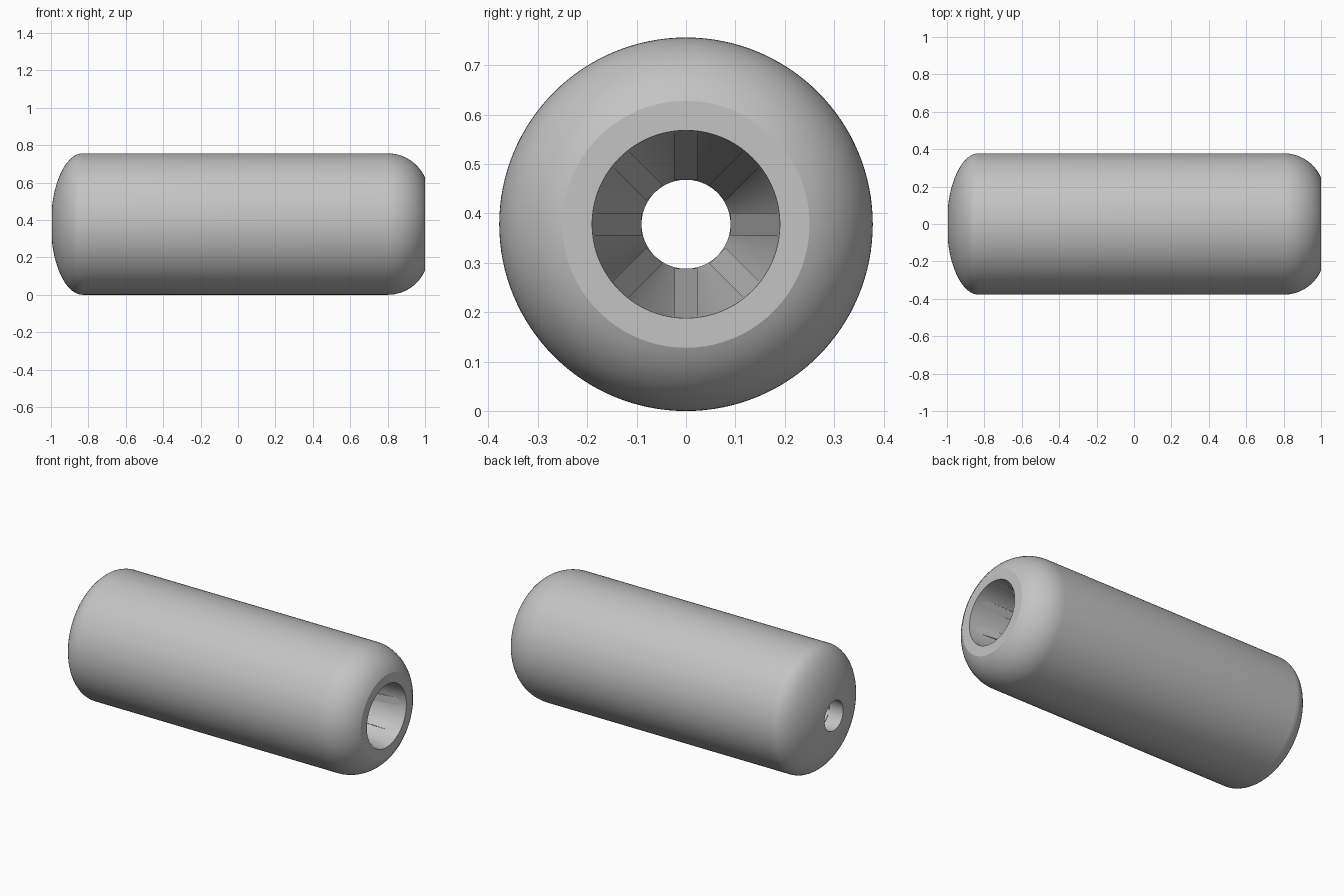
import bpy
import bmesh
from math import sin, cos, pi, radians
from mathutils import Matrix, Vector

cube = bpy.data.objects.get("Cube")
if cube:
    bpy.data.objects.remove(cube, do_unlink=True)

R = 0.378          # body radius, also the height of the axis
MOUTH, HOLE = 0.19, 0.09
SEGMENTS = 128

grey = bpy.data.materials.new("plain_grey")
grey.use_nodes = True
grey.diffuse_color = (0.55, 0.55, 0.55, 1)
grey.node_tree.nodes["Principled BSDF"].inputs["Base Color"].default_value = (0.55, 0.55, 0.55, 1)


def add_object(name, bm):
    bmesh.ops.recalc_face_normals(bm, faces=bm.faces)
    mesh = bpy.data.meshes.new(name)
    bm.to_mesh(mesh)
    bm.free()
    mesh.materials.append(grey)
    obj = bpy.data.objects.new(name, mesh)
    obj.location.z = R
    bpy.context.collection.objects.link(obj)
    return obj


# Body profile (x, radius): domed left end, straight barrel, rounded right end
profile = []
t_hole = math_start = HOLE / R
for i in range(17):
    r = HOLE + (R - HOLE) * sin(i / 16 * pi / 2)
    profile.append((-0.83 - 0.17 * max(0, 1 - (r / R) ** 2) ** 0.5, r))
ROUND = 0.219
for i in range(15):
    a = radians(66) * i / 14
    profile.append((0.8 + ROUND * sin(a), R - ROUND + ROUND * cos(a)))
# Flat rim and the tapering bore back to the small hole
profile += [(1.0, 0.25), (1.0, MOUTH)]

bm = bmesh.new()
rings = []
for k in range(SEGMENTS):
    a = 2 * pi * k / SEGMENTS
    rings.append([bm.verts.new((x, r * cos(a), r * sin(a))) for x, r in profile])
n = len(profile)
for k in range(SEGMENTS):
    here, there = rings[k], rings[(k + 1) % SEGMENTS]
    for j in range(n):
        m = (j + 1) % n
        bm.faces.new((here[j], here[m], there[m], there[j]))
bmesh.ops.remove_doubles(bm, verts=bm.verts, dist=0.0001)
body = add_object("barrel_body", bm)
bpy.context.view_layer.objects.active = body
body.select_set(True)
bpy.ops.object.shade_smooth_by_angle(angle=radians(35))
body.select_set(False)

# Eight sloping ribs inside the bore, sunk into the wall
side = [(0.96, 0.188), (0.0, HOLE), (-0.9, HOLE), (-0.9, 0.2), (0.96, 0.2)]
bm = bmesh.new()
for k in range(8):
    turn = Matrix.Rotation(k * pi / 4, 3, 'X')
    near, far = [[bm.verts.new(turn @ Vector((x, y, r))) for x, r in side]
                 for y in (-0.023, 0.023)]
    bm.faces.new(near)
    bm.faces.new(far)
    for j in range(len(side)):
        m = (j + 1) % len(side)
        bm.faces.new((near[j], near[m], far[m], far[j]))
add_object("bore_ribs", bm)
